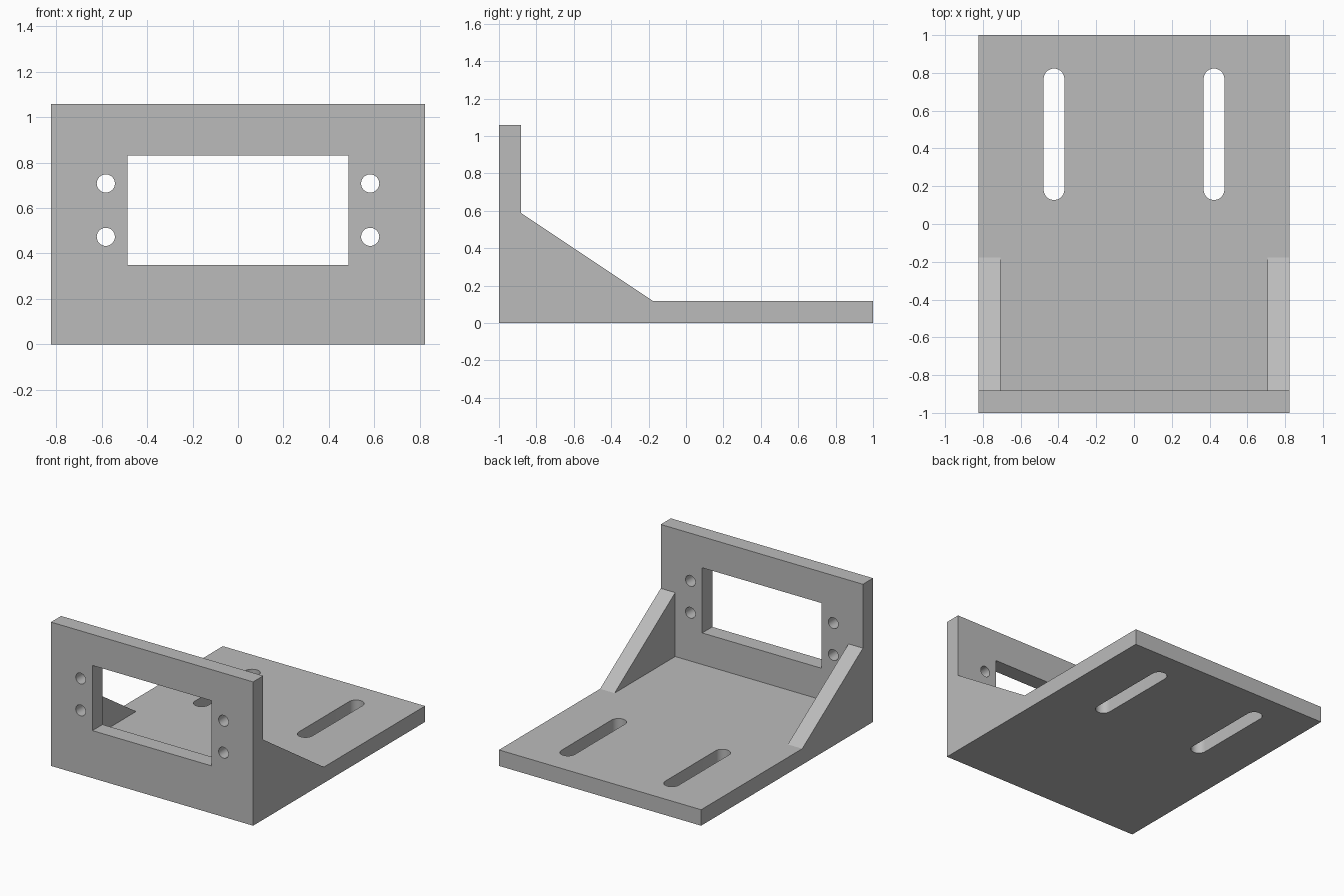
import bpy, bmesh, math
from mathutils import Vector

if "Cube" in bpy.data.objects:
    bpy.data.objects.remove(bpy.data.objects["Cube"])

T = 2 / 17            # plate thickness
W = 7 * T             # half width
H = 9 * T             # height of the upright plate

grey = bpy.data.materials.new("plain grey")
grey.diffuse_color = (0.5, 0.5, 0.5, 1)
grey.use_nodes = True
grey.node_tree.nodes["Principled BSDF"].inputs["Base Color"].default_value = grey.diffuse_color


def prism(name, points, offset):
    """Closed solid from a planar outline swept along an offset."""
    bm = bmesh.new()
    face = bm.faces.new([bm.verts.new(p) for p in points])
    swept = bmesh.ops.extrude_face_region(bm, geom=[face])["geom"]
    bmesh.ops.translate(bm, vec=Vector(offset),
                        verts=[v for v in swept if isinstance(v, bmesh.types.BMVert)])
    bmesh.ops.recalc_face_normals(bm, faces=bm.faces)
    mesh = bpy.data.meshes.new(name)
    bm.to_mesh(mesh)
    bm.free()
    mesh.materials.append(grey)
    obj = bpy.data.objects.new(name, mesh)
    bpy.context.collection.objects.link(obj)
    return obj


def stadium(cx, cy, r, half, n=16):
    """Outline of a round-ended slot; half = 0 gives a circle."""
    pts = []
    for side, start in ((1, 0), (-1, math.pi)):
        for i in range(n + (1 if half else 0)):
            a = start + math.pi * i / n
            pts.append((cx + r * math.cos(a), cy + side * half + r * math.sin(a)))
    return pts


# Bracket body: side profile with upright, sloped gusset and base
profile = [(-1, 0), (1, 0), (1, T), (-1 + 7 * T, T), (-1 + T, 5 * T), (-1 + T, H), (-1, H)]
bracket = prism("bracket", [(-W, y, z) for y, z in profile], (2 * W, 0, 0))

cutters = []

# Space between the two side gussets
g = W - T
cutters.append(prism("gusset_gap_cutter",
                     [(-g, -1 + T, T), (g, -1 + T, T), (g, 1.2, T), (-g, 1.2, T)], (0, 0, 1.5)))

# Rectangular window in the upright
x, z0, z1 = 0.486, 0.35, 0.83
cutters.append(prism("window_cutter",
                     [(-x, -1.1, z0), (x, -1.1, z0), (x, -1.1, z1), (-x, -1.1, z1)], (0, 0.3, 0)))

for s in (-1, 1):
    # Screw holes beside the window
    for z in (0.473, 0.708):
        cutters.append(prism("screw_hole_cutter",
                             [(px, -1.1, pz) for px, pz in stadium(s * 0.582, z, 0.04, 0)],
                             (0, 0.3, 0)))
    # Adjustment slots in the base
    cutters.append(prism("slot_cutter",
                         [(px, py, -0.1) for px, py in stadium(s * 0.4235, 0.475, 0.055, 0.293)],
                         (0, 0, 0.4)))

# Apply the cuts, then drop the cutters
bpy.context.view_layer.objects.active = bracket
bracket.select_set(True)
for c in cutters:
    mod = bracket.modifiers.new("cut", 'BOOLEAN')
    mod.operation = 'DIFFERENCE'
    mod.solver = 'EXACT'
    mod.object = c
    bpy.ops.object.modifier_apply(modifier=mod.name)
    bpy.data.objects.remove(c)

bpy.ops.object.shade_smooth_by_angle(angle=math.radians(30))
